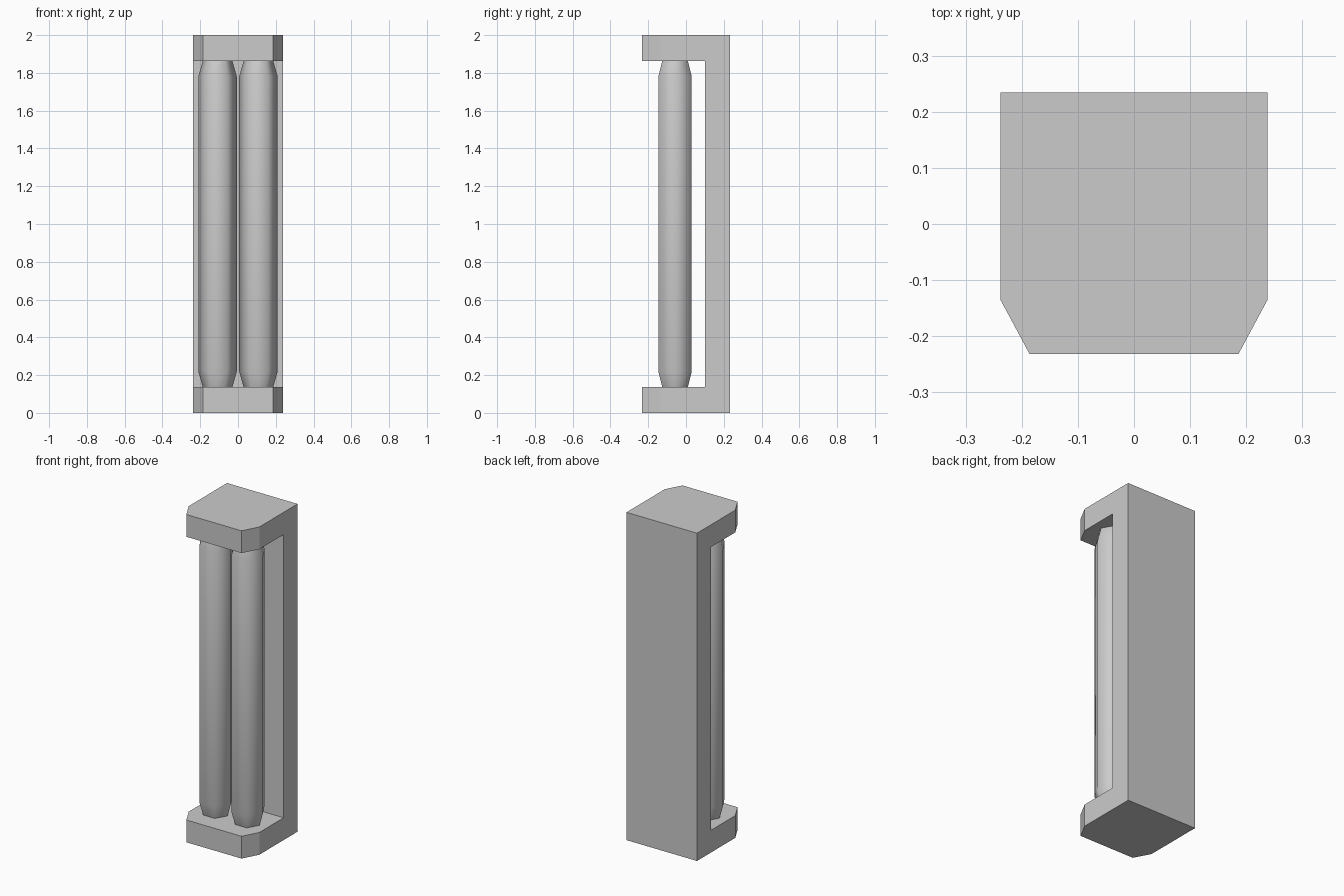
import bpy, bmesh, math
from mathutils import Vector

cube = bpy.data.objects.get("Cube")
if cube:
    bpy.data.objects.remove(cube, do_unlink=True)

HALF_WIDTH, FRONT, BACK, WALL = 0.238, -0.232, 0.234, 0.1
CAP, HEIGHT = 0.136, 2.0

grey = bpy.data.materials.new("grey")
grey.use_nodes = True
grey.diffuse_color = (0.6, 0.6, 0.6, 1)
grey.node_tree.nodes["Principled BSDF"].inputs["Base Color"].default_value = (0.6, 0.6, 0.6, 1)


def finish(bm, name):
    bmesh.ops.recalc_face_normals(bm, faces=bm.faces)
    mesh = bpy.data.meshes.new(name)
    bm.to_mesh(mesh)
    bm.free()
    mesh.materials.append(grey)
    obj = bpy.data.objects.new(name, mesh)
    bpy.context.collection.objects.link(obj)
    return obj


# Frame: C-shaped side profile extruded across the width
bm = bmesh.new()
profile = [(BACK, 0), (BACK, HEIGHT), (FRONT, HEIGHT), (FRONT, HEIGHT - CAP),
           (WALL, HEIGHT - CAP), (WALL, CAP), (FRONT, CAP), (FRONT, 0)]
side = bm.faces.new([bm.verts.new((-HALF_WIDTH, y, z)) for y, z in profile])
grown = bmesh.ops.extrude_face_region(bm, geom=[side])["geom"]
bmesh.ops.translate(bm, vec=(2 * HALF_WIDTH, 0, 0),
                    verts=[g for g in grown if isinstance(g, bmesh.types.BMVert)])
bmesh.ops.recalc_face_normals(bm, faces=bm.faces)

# Cut off the front corners of both end caps
for s in (-1, 1):
    bmesh.ops.bisect_plane(bm, geom=bm.verts[:] + bm.edges[:] + bm.faces[:],
                           plane_co=Vector((s * HALF_WIDTH, -0.135, 0)),
                           plane_no=Vector((s * 0.097, -0.052, 0)),
                           clear_outer=True)
    bmesh.ops.holes_fill(bm, edges=[e for e in bm.edges if e.is_boundary], sides=0)
finish(bm, "frame")


# Tubes: smooth six-sided columns with tapered ends
def tube(name, x):
    bm = bmesh.new()
    rings = []
    for r, z in [(0.078, CAP), (0.102, 0.22), (0.102, HEIGHT - 0.22), (0.078, HEIGHT - CAP)]:
        angles = [math.tau * i / 6 for i in range(6)]
        rings.append([bm.verts.new((x + r * math.cos(a), -0.058 + r * math.sin(a), z))
                      for a in angles])
    for low, high in zip(rings, rings[1:]):
        for i in range(6):
            j = (i + 1) % 6
            bm.faces.new((low[i], low[j], high[j], high[i]))
    bm.faces.new(rings[0])
    bm.faces.new(rings[-1])
    obj = finish(bm, name)
    bpy.ops.object.select_all(action="DESELECT")
    obj.select_set(True)
    bpy.context.view_layer.objects.active = obj
    bpy.ops.object.shade_smooth_by_angle(angle=math.radians(65))


tube("left_tube", 0.108)
tube("right_tube", -0.108)
